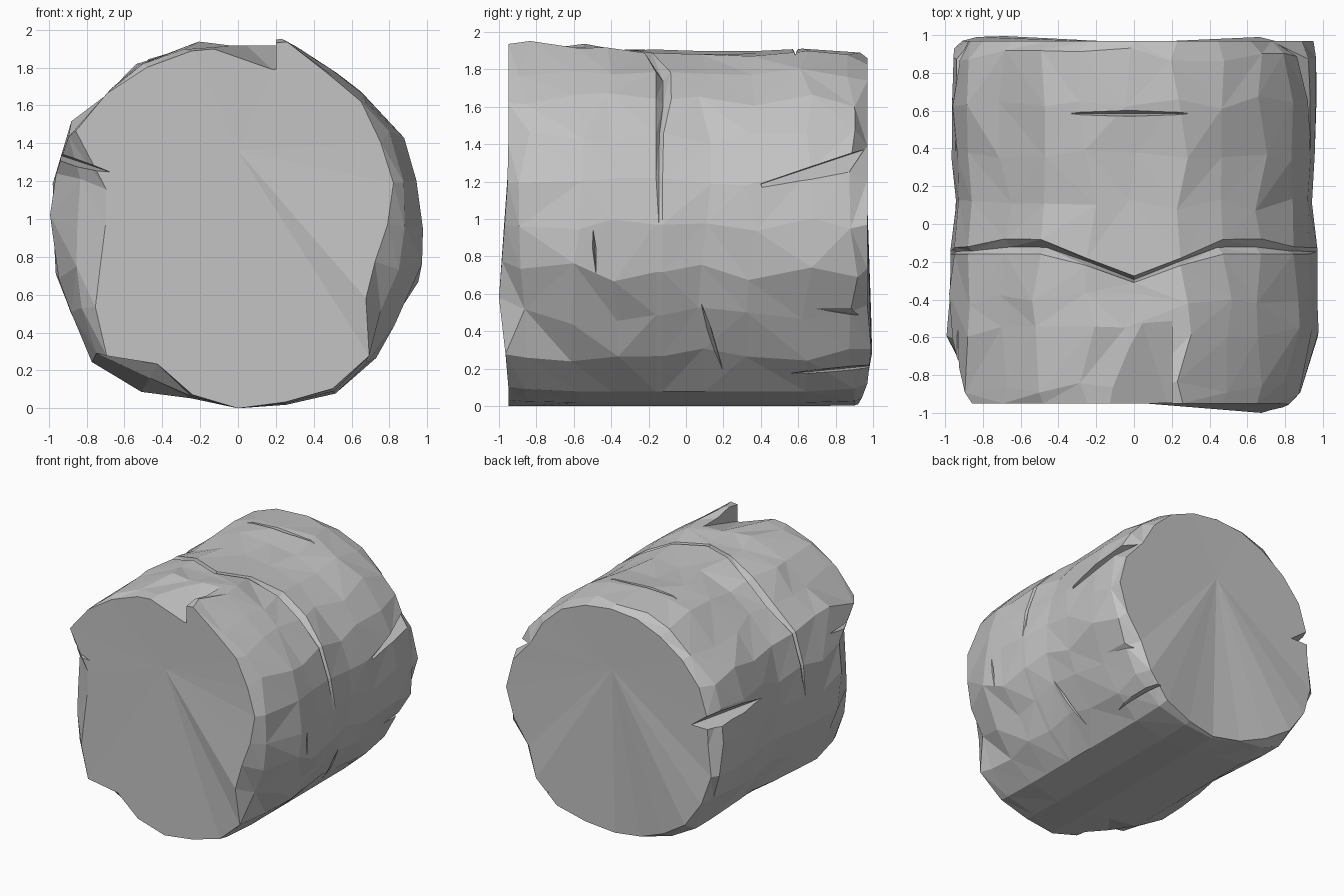
import bpy, bmesh, math, random
from mathutils import Vector

random.seed(4)
cube = bpy.data.objects.get("Cube")
if cube:
    bpy.data.objects.remove(cube, do_unlink=True)

AXIS_Z = 0.97
STEP = 15
CREST = 5

# Outline radii every 15 degrees, starting at +x and passing over the top
BODY = [.985, .975, .99, .965, .955, .965, .945, .985, 1, .98, 1.03, 1,
        .985, 1, 1, 1.05, 1.02, .95, .97, .985, 1.03, 1.01, .98, .995]
FRONT = [.79, .85, .87, .92, .93, .965, .94, .95, .96, .98, .99, .72,
         .7, .75, .87, .98, .85, .93, .97, .97, 1, .98, .78, .75]
BACK = [.95, .92, .84, .87, .89, .89, .89, .9, .9, .91, .92, .9,
        .88, .94, .96, .97, .95, .95, .96, .96, .98, .94, .86, .91]

# Rings along the length: y, front blend, back blend, scale, kind
RINGS = [
    (-.95, 1, 0, 1, "cap"), (-.86, .5, 0, 1, "plain"),
    (-.58, 0, 0, 1, "plain"), (-.4, 0, 0, .995, "plain"),
    (-.16, 0, 0, .985, "lip"), (-.145, 0, 0, .985, "groove"),
    (-.125, 0, 0, .985, "rear lip"), (.1, 0, 0, .965, "plain"),
    (.35, 0, 0, .975, "plain"), (.64, 0, 0, .99, "plain"),
    (.9, 0, .35, 1, "plain"), (.97, 0, 1, 1, "cap"),
]


def polar(angle, y, radius):
    a = math.radians(angle)
    return Vector((math.cos(a) * radius, y, AXIS_Z + math.sin(a) * radius))


def ring_point(i, ring):
    y, front, back, scale, kind = ring
    angle = i * STEP
    from_top = abs((angle - 90 + 180) % 360 - 180)
    radius = BODY[i] + front * (FRONT[i] - BODY[i]) + back * (BACK[i] - BODY[i])
    # Raised crest on the front half of the top
    if i == CREST and y < -.35:
        radius += .035
    underside = from_top > 135
    if not underside:
        radius *= scale
    if kind == "plain" and not underside:
        radius += random.uniform(-.012, .01)
        y += random.uniform(-.04, .04)
        angle += random.uniform(-3, 3)
    elif kind != "cap":
        # The fracture dips forward over the crown and gapes at the shoulders
        y -= .15 * max(0, 1 - from_top / 25)
        gape = math.exp(-((from_top - 38) / 14) ** 2)
        if kind == "rear lip":
            y += .06 * gape
        elif kind == "groove":
            y += .03 * gape
            radius -= .08 * max(0, 1 - from_top / 90)
    return polar(angle, y, radius)


def finish(bm, name):
    mesh = bpy.data.meshes.new(name)
    bm.to_mesh(mesh)
    bm.free()
    obj = bpy.data.objects.new(name, mesh)
    bpy.context.collection.objects.link(obj)
    return obj


def build_boulder():
    bm = bmesh.new()
    count = len(BODY)
    loops = [[bm.verts.new(ring_point(i, r)) for i in range(count)] for r in RINGS]
    # Slightly uneven end rims
    for i, y in ((21, -.965), (22, -1), (23, -.985), (0, -.97), (1, -.955)):
        loops[0][i].co.y = y
    for i, y in ((14, .99), (15, .995), (21, .99), (17, .94), (18, .92), (19, .94)):
        loops[-1][i].co.y = y
    for low, high in zip(loops, loops[1:]):
        for i in range(count):
            j = (i + 1) % count
            a, b, c, d = low[i], low[j], high[j], high[i]
            # Alternate the diagonals for a chipped look
            if random.random() < .5:
                tris = ((a, b, c), (a, c, d))
            else:
                tris = ((a, b, d), (b, c, d))
            for tri in tris:
                bm.faces.new(tri)
    # Fanned end faces
    for loop, y in ((loops[0], -.945), (loops[-1], .96)):
        hub = bm.verts.new((0, y, 1.36))
        for i in range(count):
            bm.faces.new((hub, loop[i], loop[(i + 1) % count]))
    bmesh.ops.recalc_face_normals(bm, faces=bm.faces)
    return finish(bm, "boulder")


def carve(target, points):
    bm = bmesh.new()
    for p in points:
        bm.verts.new(p)
    hull = bmesh.ops.convex_hull(bm, input=bm.verts)
    loose = [g for g in hull["geom_interior"] if isinstance(g, bmesh.types.BMVert)]
    bmesh.ops.delete(bm, geom=loose, context="VERTS")
    bmesh.ops.recalc_face_normals(bm, faces=bm.faces)
    cutter = finish(bm, "chip_cutter")
    cutter.hide_render = True
    mod = target.modifiers.new("chip", "BOOLEAN")
    mod.operation = "DIFFERENCE"
    mod.solver = "EXACT"
    mod.object = cutter
    bpy.context.view_layer.objects.active = target
    bpy.ops.object.modifier_apply(modifier=mod.name)
    bpy.data.objects.remove(cutter, do_unlink=True)


def crack(target, start, end, width, depth):
    # A spindle-shaped slit between two (angle, y) places on the flank
    a, b = polar(*start, 1), polar(*end, 1)
    angle, y = (start[0] + end[0]) / 2, (start[1] + end[1]) / 2
    outward = (polar(angle, y, 1) - Vector((0, y, AXIS_Z))).normalized()
    side = outward.cross(b - a).normalized() * width
    outer = polar(angle, y, 1.1)
    carve(target, [a, b, outer + side, outer - side, polar(angle, y, 1 - depth)])


def gouge(target, tip, end_y, outer_x, low, high, inner):
    # A wedge that widens from its tip and breaks out through an end face
    carve(target, [Vector(tip), Vector((outer_x, end_y, low)),
                   Vector((outer_x, end_y, high)),
                   Vector((inner[0], end_y, inner[1]))])


boulder = build_boulder()

# Stepped notch in the front rim
carve(boulder, [Vector(p) for p in (
    (-.17, -1.02, 1.9), (.2, -1.02, 1.77), (.2, -1.02, 2.05),
    (-.17, -1.02, 2.05), (.2, -.43, 1.94), (0, -.38, 1.96))])

# Narrow cracks
crack(boulder, (66, .585), (114, .585), .06, .12)
crack(boulder, (-20, .05), (-52, .2), .04, .1)
crack(boulder, (-16, -.48), (1, -.5), .03, .08)

# Gouges at the back: left shoulder, left undercut, left base, right side
gouge(boulder, (.92, .35, 1.17), 1.04, 1.1, 1.16, 1.42, (.74, 1.4))
gouge(boulder, (.92, .42, .56), 1.04, 1.1, .42, .72, (.74, .47))
gouge(boulder, (.66, .2, .14), 1.04, .9, .12, .27, (.54, .22))
gouge(boulder, (-.97, .3, 1.16), 1.04, -1.1, 1.1, 1.4, (-.7, 1.1))

# Gouge at the front right
gouge(boulder, (-.95, -.5, 1.34), -1.04, -1.1, 1.27, 1.42, (-.62, 1.23))

# Stone colour
stone = bpy.data.materials.new("grey_stone")
stone.use_nodes = True
grey = (.55, .55, .55, 1)
stone.diffuse_color = grey
stone.node_tree.nodes["Principled BSDF"].inputs["Base Color"].default_value = grey
boulder.data.materials.clear()
boulder.data.materials.append(stone)
for face in boulder.data.polygons:
    face.material_index = 0
    face.use_smooth = False

# Rest on the ground
lowest = min(v.co.z for v in boulder.data.vertices)
for v in boulder.data.vertices:
    v.co.z -= lowest
